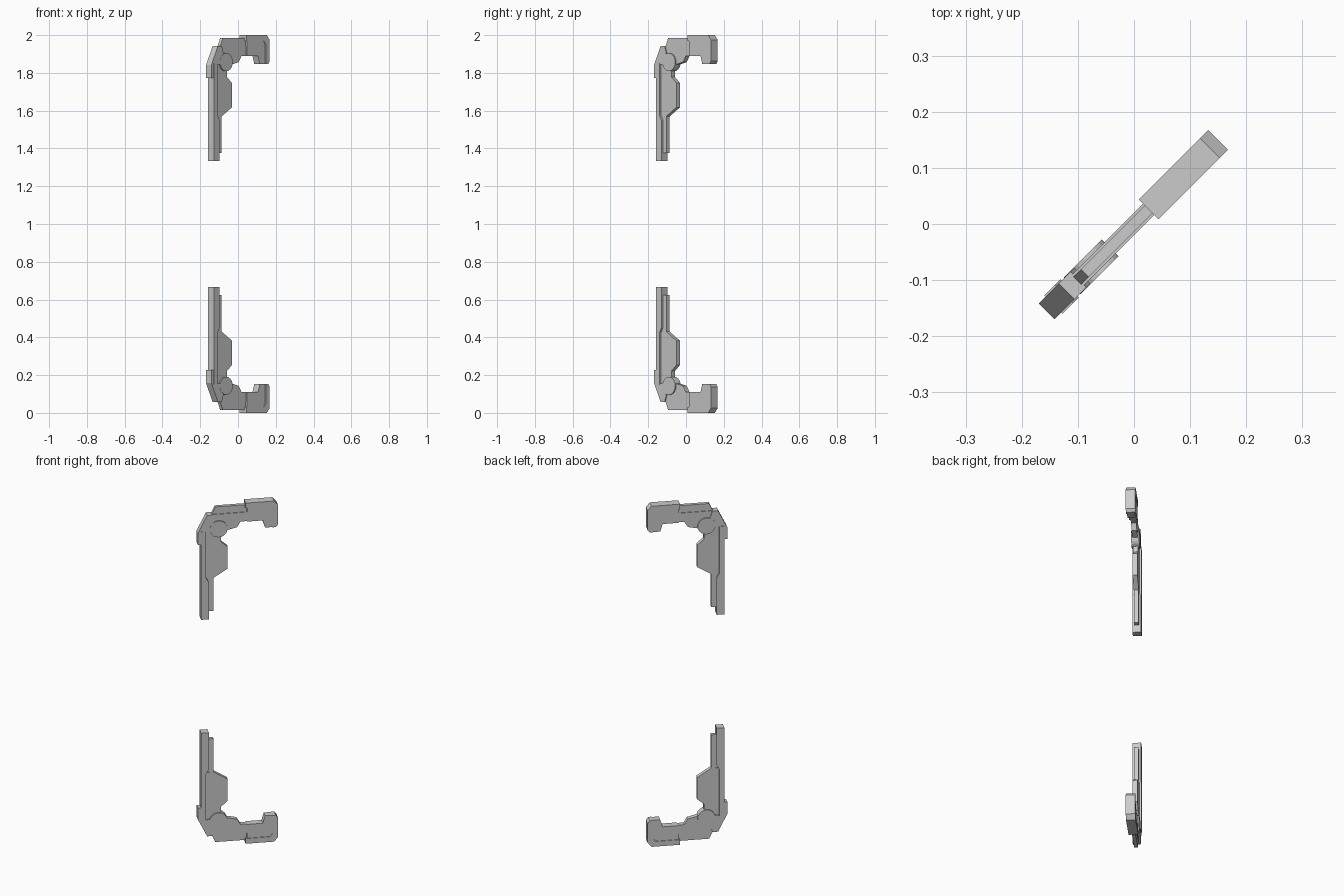
import bpy, bmesh, math
from mathutils import Matrix

if "Cube" in bpy.data.objects:
    bpy.data.objects.remove(bpy.data.objects["Cube"])

# Profiles are (s, z): s runs along the 45 degree diagonal, half = half thickness.
TURN = Matrix.Rotation(math.radians(45), 4, 'Z')


def finish(bm, name):
    bmesh.ops.transform(bm, matrix=TURN, verts=bm.verts)
    bmesh.ops.recalc_face_normals(bm, faces=bm.faces)
    me = bpy.data.meshes.new(name)
    bm.to_mesh(me)
    bm.free()
    ob = bpy.data.objects.new(name, me)
    bpy.context.collection.objects.link(ob)
    return ob


def plate(name, profile, half, low):
    bm = bmesh.new()
    pts = [(s, 2 - z if low else z) for s, z in profile]
    face = bm.faces.new([bm.verts.new((s, -half, z)) for s, z in pts])
    ext = bmesh.ops.extrude_face_region(bm, geom=[face])
    verts = [g for g in ext['geom'] if isinstance(g, bmesh.types.BMVert)]
    bmesh.ops.translate(bm, verts=verts, vec=(0, 2 * half, 0))
    return finish(bm, name)


def disc(name, s, z, radius, half, low):
    bm = bmesh.new()
    mat = Matrix.Translation((s, 0, 2 - z if low else z)) @ Matrix.Rotation(math.pi / 2, 4, 'X')
    bmesh.ops.create_cone(bm, cap_ends=True, segments=20, radius1=radius,
                          radius2=radius, depth=2 * half, matrix=mat)
    return finish(bm, name)


PARTS = {
    # long upright bar, narrowed beside the web panel
    'post': (.023, [(-.203, 1.333), (-.162, 1.333), (-.162, 1.55), (-.176, 1.575),
                    (-.176, 1.85), (-.203, 1.85)]),
    # thin strip along the inner side of the post
    'rail': (.011, [(-.17, 1.375), (-.134, 1.375), (-.134, 1.6), (-.17, 1.6)]),
    # trapezoid web
    'web_panel': (.013, [(-.18, 1.57), (-.134, 1.57), (-.058, 1.618), (-.058, 1.746),
                         (-.095, 1.778), (-.095, 1.87), (-.18, 1.87)]),
    # bent outer corner with flange over the post
    'elbow': (.02, [(-.22, 1.772), (-.22, 1.841), (-.17, 1.942), (-.14, 1.942),
                    (-.13, 1.91), (-.13, 1.845), (-.203, 1.845), (-.203, 1.772)]),
    # horizontal arm body
    'arm': (.014, [(-.145, 1.942), (.19, 1.942), (.19, 1.889), (.012, 1.889),
                   (-.008, 1.857), (-.06, 1.845), (-.145, 1.845)]),
    # thin raised ridge on the arm
    'spine': (.010, [(-.146, 1.935), (-.124, 1.984), (.05, 1.984), (.05, 1.935)]),
    # filler block inside the hook
    'hook_block': (.021, [(.045, 1.98), (.19, 1.98), (.19, 1.846), (.143, 1.846),
                          (.130, 1.889), (.045, 1.889)]),
    # outer cap shell around the hook
    'hook_cap': (.025, [(.037, 2.0), (.191, 2.0), (.212, 1.975), (.212, 1.862), (.200, 1.846),
                        (.183, 1.846), (.183, 1.950), (.168, 1.970), (.037, 1.970)]),
}

# Upper and lower halves mirror each other about z = 1
for low in (False, True):
    prefix = 'lower_' if low else 'upper_'
    for name, (half, profile) in PARTS.items():
        plate(prefix + name, profile, half, low)
    disc(prefix + 'pivot', -.108, 1.857, .048, .021, low)
